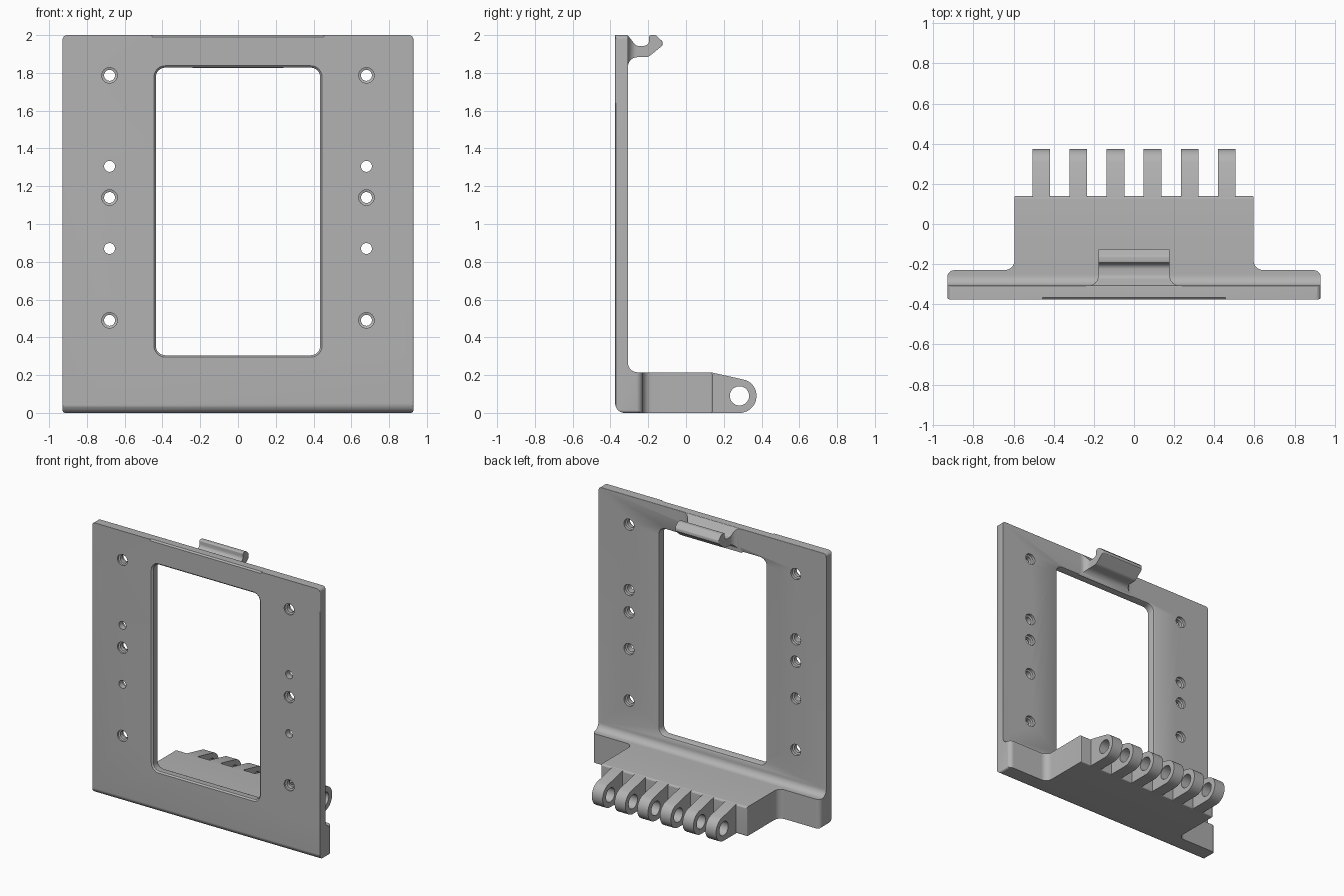
import bpy, bmesh, math
from mathutils import Vector

cube = bpy.data.objects.get("Cube")
if cube:
    bpy.data.objects.remove(cube, do_unlink=True)

grey = bpy.data.materials.new("plain grey")
grey.use_nodes = True
grey.diffuse_color = (0.45, 0.45, 0.45, 1)
grey.node_tree.nodes["Principled BSDF"].inputs["Base Color"].default_value = grey.diffuse_color


def rounded(corners, steps=8):
    """2D outline from (a, b, radius) corners, each one filleted."""
    out = []
    for i, (a, b, r) in enumerate(corners):
        p = Vector((a, b))
        if r == 0:
            out.append(p)
            continue
        u = (Vector(corners[i - 1][:2]) - p).normalized()
        v = (Vector(corners[(i + 1) % len(corners)][:2]) - p).normalized()
        half = u.angle(v) / 2
        centre = p + (u + v).normalized() * r / math.sin(half)
        s = p + u * r / math.tan(half) - centre
        e = p + v * r / math.tan(half) - centre
        turn = math.atan2(s.x * e.y - s.y * e.x, s.dot(e))
        for k in range(steps + 1):
            t = turn * k / steps
            out.append(centre + Vector((s.x * math.cos(t) - s.y * math.sin(t),
                                        s.x * math.sin(t) + s.y * math.cos(t))))
    return out


def loft(name, rings, axis):
    """Capped solid through (outline, position along axis) pairs."""
    place = {"x": lambda p, d: (d, p.x, p.y),
             "y": lambda p, d: (p.x, d, p.y),
             "z": lambda p, d: (p.x, p.y, d)}[axis]
    bm = bmesh.new()
    loops = [[bm.verts.new(place(p, d)) for p in ring] for ring, d in rings]
    n = len(loops[0])
    for lo, hi in zip(loops, loops[1:]):
        for i in range(n):
            bm.faces.new((lo[i], lo[(i + 1) % n], hi[(i + 1) % n], hi[i]))
    bm.faces.new(loops[0])
    bm.faces.new(loops[-1])
    bmesh.ops.recalc_face_normals(bm, faces=bm.faces)
    mesh = bpy.data.meshes.new(name)
    bm.to_mesh(mesh)
    bm.free()
    mesh.materials.append(grey)
    ob = bpy.data.objects.new(name, mesh)
    bpy.context.collection.objects.link(ob)
    return ob


def prism(name, outline, axis, lo, hi):
    return loft(name, [(outline, lo), (outline, hi)], axis)


def combine(ob, tool, operation, keep=False):
    bpy.context.view_layer.objects.active = ob
    mod = ob.modifiers.new("cut", "BOOLEAN")
    mod.operation, mod.object, mod.solver = operation, tool, "EXACT"
    bpy.ops.object.modifier_apply(modifier=mod.name)
    if not keep:
        bpy.data.objects.remove(tool, do_unlink=True)


def smooth(ob):
    bpy.ops.object.select_all(action="DESELECT")
    ob.select_set(True)
    bpy.context.view_layer.objects.active = ob
    bpy.ops.object.shade_smooth_by_angle(angle=math.radians(30))


def mirrored(half):
    """Close a right-hand outline with its mirror image."""
    return rounded(half + [(-a, b, r) for a, b, r in reversed(half)])


def window(grow):
    w, lo, hi, r = 0.435 + grow, 0.305 - grow, 1.828 + grow, 0.05 + grow
    return mirrored([(w, lo, r), (w, hi, r)])


def circle(x, z, r, n=32):
    return [Vector((x + r * math.cos(math.tau * i / n), z + r * math.sin(math.tau * i / n)))
            for i in range(n)]


FRONT, BACK = -0.375, -0.307

# Plate and ledge: side profile limited by the plan and front outlines
body = prism("plate_and_ledge", rounded([
    (FRONT, 0, 0.05), (0.14, 0, 0.01), (0.14, 0.215, 0.015),
    (BACK, 0.215, 0.05), (BACK, 2, 0.004), (FRONT, 2, 0)]), "x", -1.2, 1.2)
plan = mirrored([(0.93, FRONT, 0.01), (0.93, -0.23, 0.035),
                 (0.595, -0.23, 0.05), (0.595, 0.14, 0.008)])
combine(body, prism("plan_tool", plan, "z", -0.1, 2.1), "INTERSECT")
face = mirrored([(0.929, 0, 0.015), (0.929, 2, 0.025)])
combine(body, prism("face_tool", face, "y", -0.6, 0.5), "INTERSECT")

# Window with softened edges
combine(body, loft("window_tool", [
    (window(0.012), FRONT - 0.05), (window(0.01), FRONT), (window(0), FRONT + 0.01),
    (window(0), BACK - 0.015), (window(0.005), BACK - 0.005),
    (window(0.015), BACK), (window(0.016), BACK + 0.02)], "y"), "DIFFERENCE")

# Shallow chamfer along the middle of the top front edge
chamfer = [Vector(p) for p in ((FRONT - 0.02, 1.97), (FRONT + 0.02, 2.01), (FRONT - 0.02, 2.01))]
combine(body, prism("chamfer_tool", chamfer, "x", -0.455, 0.455), "DIFFERENCE")

# Screw holes: all stepped at the back, three per side stepped at the front too
for x in (-0.68, 0.68):
    for z, front_r in ((0.49, 0.041), (0.87, 0.029), (1.14, 0.041), (1.305, 0.029), (1.787, 0.041)):
        steps = [(front_r, FRONT - 0.05), (front_r, FRONT + 0.012), (0.029, FRONT + 0.016),
                 (0.029, BACK - 0.025), (0.041, BACK - 0.02), (0.041, BACK + 0.05)]
        combine(body, loft("hole_tool", [(circle(x, z, r), y) for r, y in steps], "y"), "DIFFERENCE")
smooth(body)

# Hook at the top, flaring where it meets the plate
hook = prism("top_hook", rounded([
    (BACK - 0.01, 1.998, 0), (BACK, 1.998, 0), (-0.265, 1.943, 0.03), (-0.195, 1.943, 0.03),
    (-0.195, 2, 0.01), (-0.16, 2, 0.02), (-0.112, 1.955, 0.02), (-0.2, 1.883, 0.04),
    (BACK, 1.883, 0.05), (BACK, 1.825, 0), (BACK - 0.01, 1.825, 0)]), "x", -0.4, 0.4)
flare = mirrored([(0.24, BACK - 0.02, 0), (0.24, BACK, 0),
                  (0.178, BACK, 0.05), (0.178, -0.125, 0.008)])
combine(hook, prism("flare_tool", flare, "z", 1.7, 2.1), "INTERSECT")
smooth(hook)

# Six hinge lugs sharing one pin bore
pin = prism("pin_tool", circle(0.283, 0.09, 0.051), "x", -1, 1)
lug_outline = rounded([(0.12, 0, 0), (0.373, 0, 0.089), (0.373, 0.161, 0.085),
                       (0.14, 0.213, 0), (0.12, 0.213, 0)], 12)
for i in range(6):
    x = (i - 2.5) * 0.185
    lug = prism("hinge_lug_%d" % (i + 1), lug_outline, "x", x - 0.044, x + 0.044)
    combine(lug, pin, "DIFFERENCE", keep=True)
    smooth(lug)
bpy.data.objects.remove(pin, do_unlink=True)
